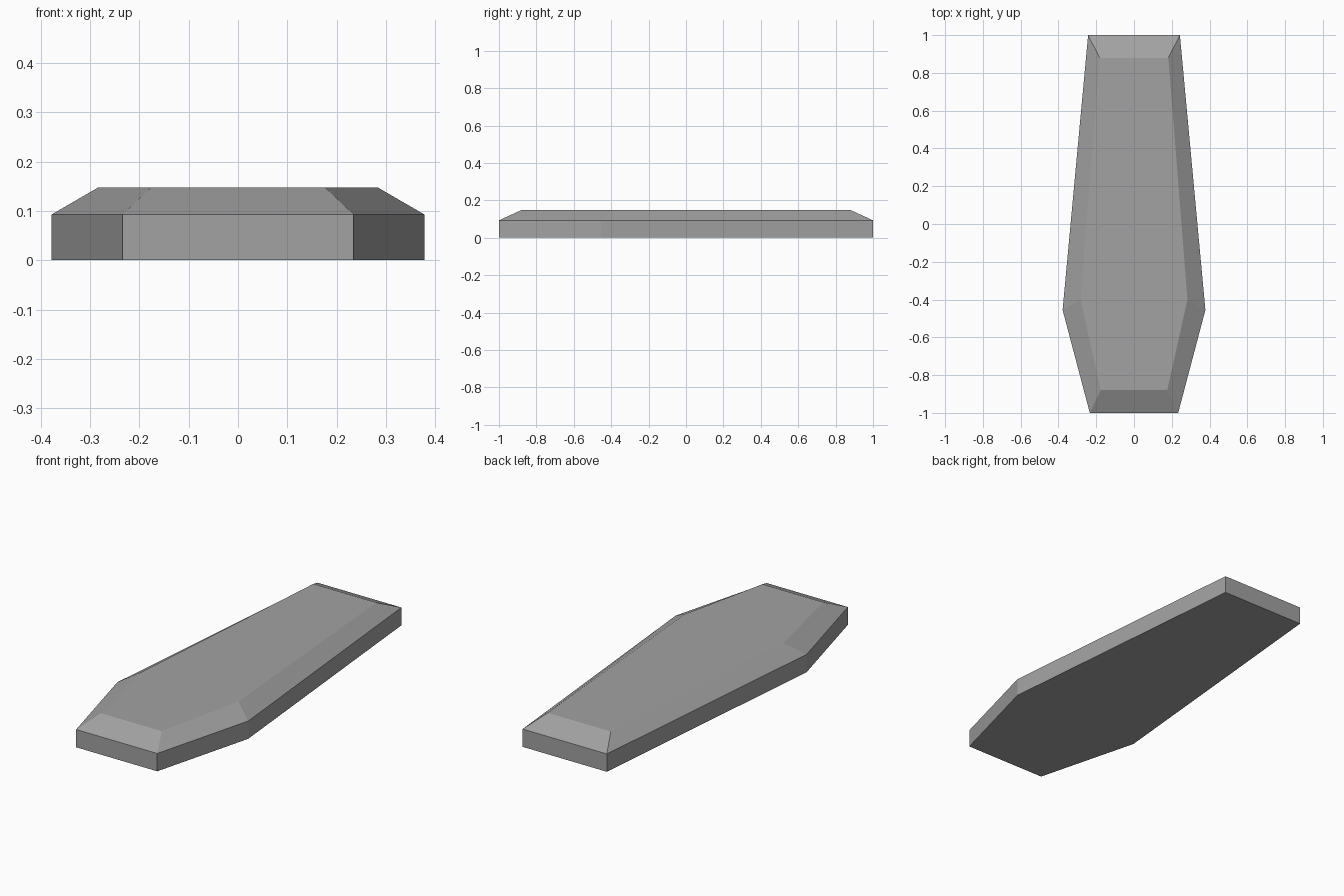
import bpy
import bmesh

cube = bpy.data.objects.get("Cube")
if cube:
    bpy.data.objects.remove(cube, do_unlink=True)

# Plain grey finish
grey = bpy.data.materials.new("grey")
grey.use_nodes = True
colour = (0.36, 0.36, 0.36, 1)
grey.diffuse_color = colour
grey.node_tree.nodes["Principled BSDF"].inputs["Base Color"].default_value = colour

# Half outlines as (half width, y), from foot to head
RIM = [(0.234, -1.0), (0.378, -0.455), (0.243, 1.0)]
LID = [(0.176, -0.88), (0.283, -0.40), (0.182, 0.88)]


def ring(bm, half, z):
    """Mirror a half outline into a closed counter-clockwise loop."""
    loop = half + [(-x, y) for x, y in reversed(half)]
    return [bm.verts.new((x, y, z)) for x, y in loop]


# Tapered six-sided box with a chamfered lid
bm = bmesh.new()
rings = [ring(bm, RIM, 0), ring(bm, RIM, 0.093), ring(bm, LID, 0.148)]
for low, high in zip(rings, rings[1:]):
    for i in range(len(low)):
        j = (i + 1) % len(low)
        bm.faces.new((low[i], low[j], high[j], high[i]))
bm.faces.new(rings[0][::-1])
bm.faces.new(rings[-1])
bmesh.ops.recalc_face_normals(bm, faces=bm.faces)

mesh = bpy.data.meshes.new("tapered_box")
bm.to_mesh(mesh)
bm.free()
mesh.materials.append(grey)
box = bpy.data.objects.new("tapered_box", mesh)
bpy.context.collection.objects.link(box)
